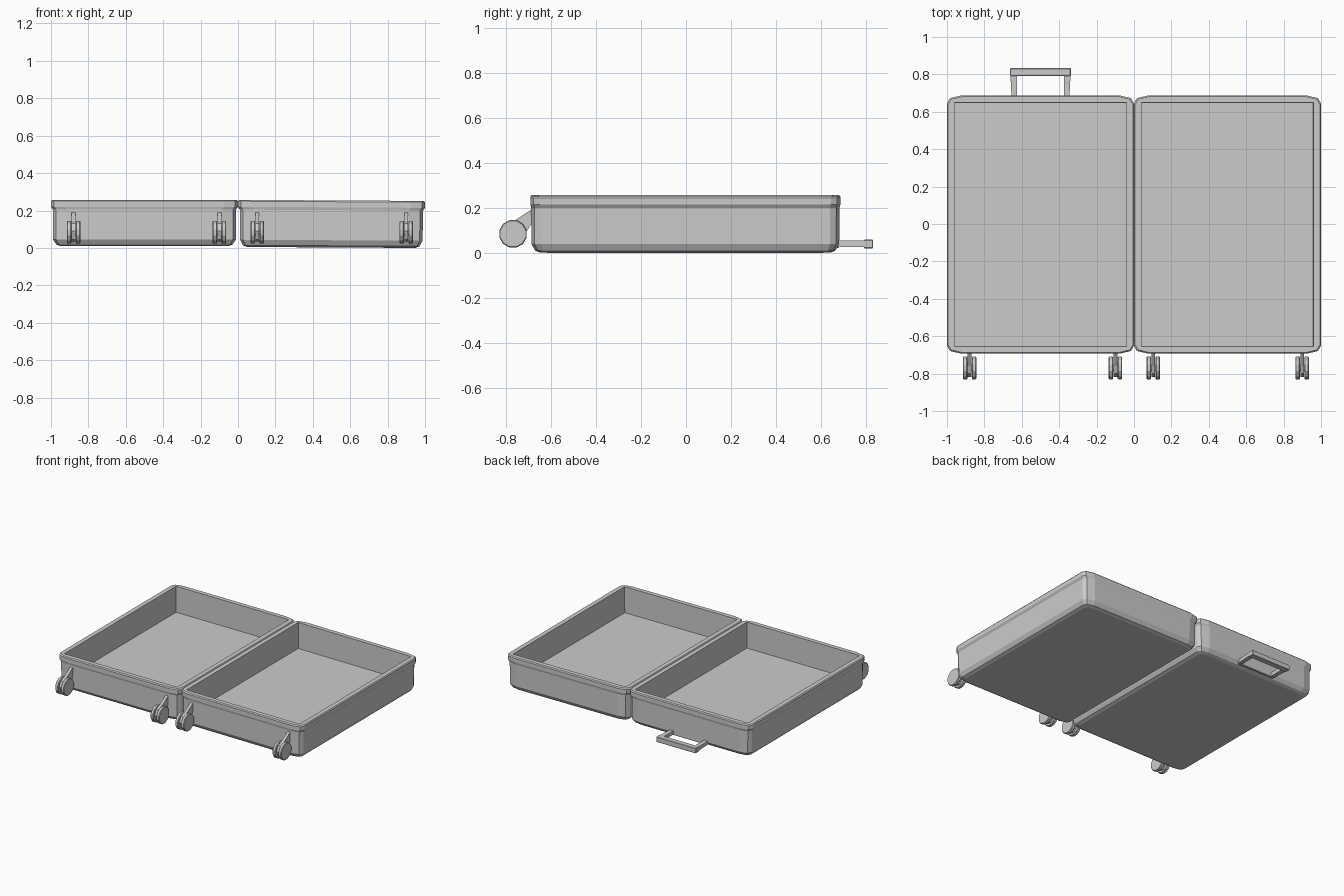
import bpy, bmesh, math
from mathutils import Matrix, Vector

if "Cube" in bpy.data.objects:
    bpy.data.objects.remove(bpy.data.objects["Cube"])


def finish(name, bm):
    bmesh.ops.recalc_face_normals(bm, faces=bm.faces)
    me = bpy.data.meshes.new(name)
    bm.to_mesh(me)
    bm.free()
    ob = bpy.data.objects.new(name, me)
    bpy.context.collection.objects.link(ob)
    return ob


def prism(name, outline, axis, lo, hi):
    """Extrude a 2D outline along 'x' (outline in y,z) or 'z' (outline in x,y)."""
    bm = bmesh.new()
    place = (lambda p, t: (t, p[0], p[1])) if axis == 'x' else (lambda p, t: (p[0], p[1], t))
    a = [bm.verts.new(place(p, lo)) for p in outline]
    b = [bm.verts.new(place(p, hi)) for p in outline]
    n = len(a)
    for i in range(n):
        bm.faces.new((a[i], a[(i + 1) % n], b[(i + 1) % n], b[i]))
    bm.faces.new(a)
    bm.faces.new(b)
    return finish(name, bm)


def bevel(ob, width):
    m = ob.modifiers.new("bevel", 'BEVEL')
    m.width = width
    m.segments = 1


def ring(bm, ix, iy, z, k):
    """Corner-cut rectangle; k scales the corner cut (0 = square corner)."""
    hx, hy = 0.5 - ix, 0.69 - iy
    cut = [(0, 0.042), (0.016, 0.014), (0.075, 0)]
    pts = []
    for sx, sy in ((1, 1), (-1, 1), (-1, -1), (1, -1)):
        c = [(sx * (hx - k * dx), sy * (hy - k * dy)) for dx, dy in cut]
        pts += c if sx * sy > 0 else c[::-1]
    return [bm.verts.new((x, y, z)) for x, y in pts]


def tray(name, cx, bottom, tilt):
    bm = bmesh.new()
    levels = [(0.05, 0.045, bottom, 0.7), (0.028, 0.022, bottom + 0.009, 0.85),
              (0.012, 0.005, 0.044, 1), (0.010, 0.004, 0.205, 1),
              (0.0, 0.0, 0.22, 1), (0.0, 0.0, 0.25, 1), (0.006, 0.006, 0.257, 1),
              (0.039, 0.038, 0.257, 0), (0.041, 0.04, 0.066, 0)]
    rings = [ring(bm, *lv) for lv in levels]
    for a, b in zip(rings, rings[1:]):
        for i in range(12):
            j = (i + 1) % 12
            bm.faces.new((a[i], a[j], b[j], b[i]))
    bm.faces.new(rings[0])
    bm.faces.new(rings[-1])
    bmesh.ops.remove_doubles(bm, verts=bm.verts, dist=0.0005)
    # offset, then tilt slightly about the hinge line
    bmesh.ops.translate(bm, verts=bm.verts, vec=(cx, -0.003, 0))
    bmesh.ops.rotate(bm, verts=bm.verts, cent=Vector((0, 0, 0.257)),
                     matrix=Matrix.Rotation(tilt, 3, 'Y'))
    return finish(name, bm)


# Two open suitcase halves
tray("left_shell", -0.5, 0.010, 0)
tray("right_shell", 0.5, 0.0055, math.radians(0.33))


def disc(name, x0, x1, r, sides=12, y=-0.770, z=0.084):
    pts = [(y + r * math.cos(t), z + r * math.sin(t))
           for t in (2 * math.pi * (i + 0.5) / sides for i in range(sides))]
    return prism(name, pts, 'x', x0, x1)


# Twin caster wheels with axle and fork
for n, x in enumerate((-0.879, -0.099, 0.103, 0.899), 1):
    for side, s in (("a", -1), ("b", 1)):
        lo, hi = sorted((x + s * 0.012, x + s * 0.036))
        bevel(disc(f"wheel_{n}{side}", lo, hi, 0.063), 0.004)
    disc(f"axle_{n}", x - 0.02, x + 0.02, 0.02, 8)
    fork = [(-0.67, 0.19), (-0.692, 0.19), (-0.76, 0.145), (-0.80, 0.13), (-0.818, 0.09),
            (-0.80, 0.045), (-0.755, 0.035), (-0.72, 0.08), (-0.69, 0.125), (-0.67, 0.13)]
    prism(f"fork_{n}", fork, 'x', x - 0.01, x + 0.01)

# Pull handle: two tapered legs, a grip, and a base bar tucked under the shell edge
hx = -0.5
for name, s in (("left_handle_leg", -1), ("right_handle_leg", 1)):
    leg = [(hx + s * 0.152, 0.63), (hx + s * 0.126, 0.63), (hx + s * 0.126, 0.80),
           (hx + s * 0.161, 0.80)]
    prism(name, leg, 'z', 0.026, 0.054)
for name, w, y0, y1, z0, z1 in (("handle_grip", 0.162, 0.792, 0.833, 0.02, 0.058),
                                ("handle_base", 0.152, 0.64, 0.682, 0.022, 0.054)):
    bar = [(hx - w, y0), (hx + w, y0), (hx + w, y1), (hx - w, y1)]
    bevel(prism(name, bar, 'z', z0, z1), 0.003)
